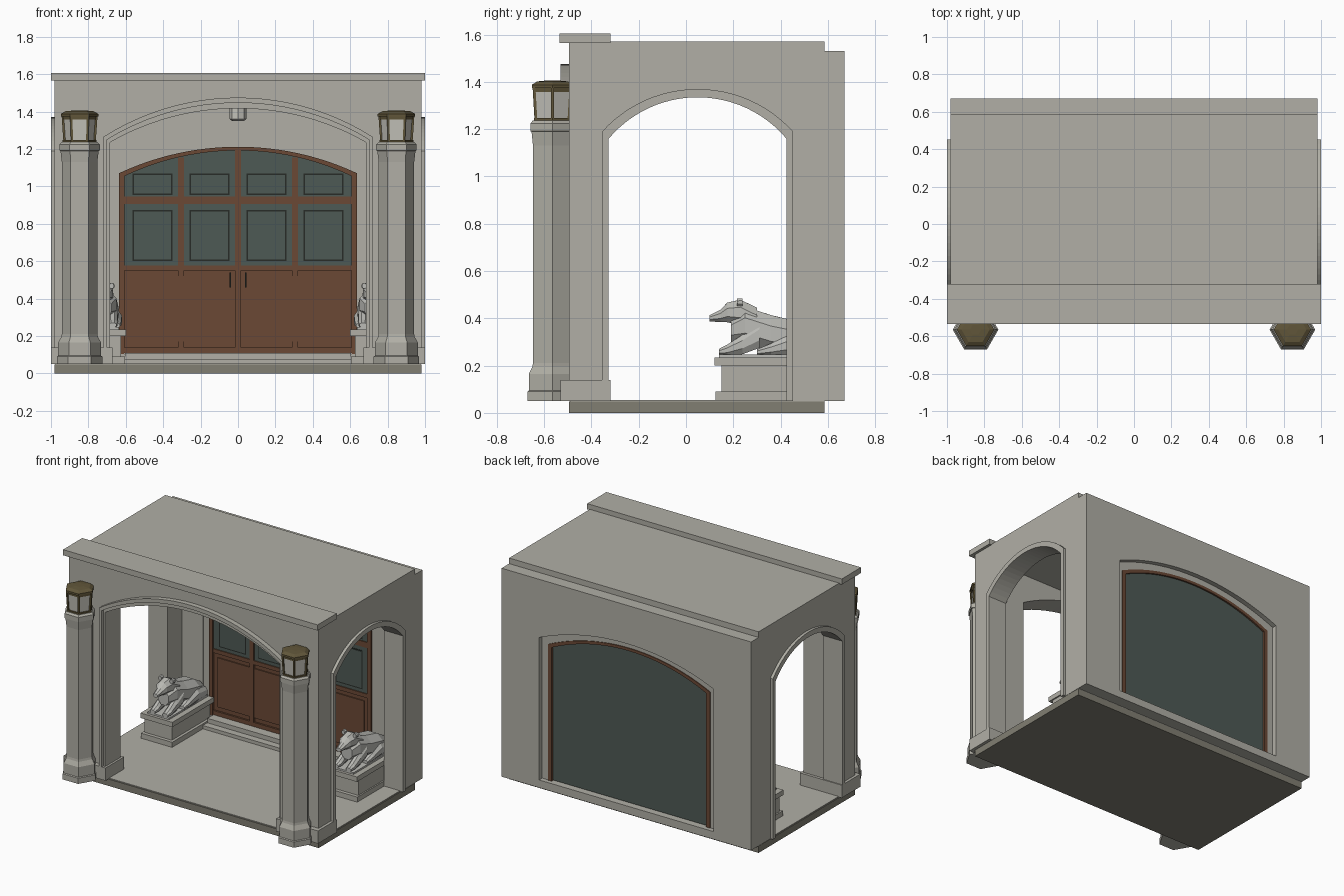
import bpy, bmesh, math
from mathutils import Vector

cube = bpy.data.objects.get("Cube")
if cube:
    bpy.data.objects.remove(cube, do_unlink=True)


def material(name, *rgb):
    m = bpy.data.materials.new(name)
    m.use_nodes = True
    m.diffuse_color = (*rgb, 1)
    m.node_tree.nodes["Principled BSDF"].inputs["Base Color"].default_value = (*rgb, 1)
    return m


STONE = material("warm grey stone", .44, .43, .38)
SLAB = material("dark base stone", .22, .21, .17)
WOOD = material("brown wood", .145, .066, .036)
GLASS = material("grey green glass", .076, .102, .09)
DARK = material("dark edging", .02, .024, .02)
BRONZE = material("bronze", .12, .094, .042)
STATUE = material("pale statue stone", .5, .5, .47)
LAMP = material("frosted lamp glass", .55, .54, .49)


def loft(name, rings, mat):
    """Skin a solid through rings of equal point count."""
    bm = bmesh.new()
    vs = [[bm.verts.new(p) for p in ring] for ring in rings]
    n = len(vs[0])
    for a, b in zip(vs, vs[1:]):
        for i in range(n):
            j = (i + 1) % n
            bm.faces.new((a[i], a[j], b[j], b[i]))
    bm.faces.new(vs[0][::-1])
    bm.faces.new(vs[-1])
    bmesh.ops.recalc_face_normals(bm, faces=bm.faces)
    me = bpy.data.meshes.new(name)
    bm.to_mesh(me)
    bm.free()
    me.materials.append(mat)
    ob = bpy.data.objects.new(name, me)
    bpy.context.collection.objects.link(ob)
    return ob


def prism(name, profile, t0, t1, mat, axis="y"):
    put = (lambda u, v, t: (u, t, v)) if axis == "y" else (lambda u, v, t: (t, u, v))
    return loft(name, [[put(u, v, t) for u, v in profile] for t in (t0, t1)], mat)


def box(name, x0, x1, y0, y1, z0, z1, mat=STONE):
    return prism(name, [(x0, z0), (x1, z0), (x1, z1), (x0, z1)], y0, y1, mat)


def arch(w, spring, apex, z0, c=0, n=24):
    """Outline of an opening with a segmental arched head, left foot to right foot."""
    h = apex - spring
    r = (w * w + h * h) / (2 * h)
    a = math.asin(w / r)
    arc = [(c + r * math.sin(t), apex - r + r * math.cos(t))
           for t in (a * (2 * i / n - 1) for i in range(n + 1))]
    return [(c - w, z0)] + arc + [(c + w, z0)]


def rect(u0, u1, z0, z1):
    return [(u0, z0), (u0, z1), (u1, z1), (u1, z0)]


def band(name, outer, inner, t0, t1, mat=STONE, axis="y"):
    return prism(name, outer + inner[::-1], t0, t1, mat, axis)


def hex_stack(name, x, y, steps, mat, sides=6):
    ang = [math.tau * i / sides for i in range(sides)]
    return loft(name, [[(x + r * math.cos(a), y + r * math.sin(a), z) for a in ang]
                       for z, r in steps], mat)


# Base and roof
box("base_slab", -.98, .98, -.495, .585, 0, .048, SLAB)
box("floor", -.975, .975, -.49, .585, .046, .054)
box("roof", -.98, .98, -.34, .585, 1.45, 1.57)
box("front_coping", -1, 1, -.535, -.32, 1.565, 1.605)

# Front wall with stepped arch moulding
front_open = arch(.685, 1.235, 1.417, .05)
band("front_wall", rect(-.98, .98, .05, 1.57), front_open, -.495, -.34)
band("front_arch_trim", arch(.72, 1.265, 1.475, .05), arch(.7, 1.25, 1.447, .05), -.53, -.49)
band("front_arch_inner_trim", arch(.7, 1.25, 1.447, .05), front_open, -.512, -.49)

# Back wall with framed arch opening
back_open = arch(.685, 1.117, 1.257, .105)
band("back_wall", rect(-.98, .98, .105, 1.53), back_open, .585, .67)
box("back_wall_sill", -.98, .98, .585, .67, .05, .105)
band("door_surround", back_open, arch(.635, 1.07, 1.21, .105), .592, .635)

# Doors: leaves, frame, glazing and rails
leaf = arch(.615, 1.058, 1.195, .11)
prism("door_leaves", leaf, .6, .622, WOOD)
prism("rear_glass", leaf, .622, .628, GLASS)
band("door_frame", arch(.637, 1.07, 1.212, .105), arch(.607, 1.055, 1.192, .105), .583, .64, WOOD)
prism("front_glass", arch(.607, 1.055, 1.192, .575), .594, .601, GLASS)
box("door_lock_rail", -.61, .61, .587, .6, .55, .578, WOOD)
box("door_glazing_rail", -.61, .61, .587, .6, .905, .945, WOOD)
box("door_bottom_rail", -.61, .61, .587, .6, .11, .14, WOOD)
for i, (x, top) in enumerate(((-.305, 1.155), (0, 1.192), (.305, 1.155))):
    box(f"door_mullion_{i + 1}", x - .017, x + .017, .587, .6, .11, top, WOOD)
for i in range(4):
    x = (i - 1.5) * .305
    for row, z0, z1 in (("lower", .6, .875), ("upper", .955, 1.068)):
        box(f"{row}_pane_edging_{i + 1}", x - .106, x + .106, .592, .595, z0, z1, DARK)
        box(f"{row}_pane_{i + 1}", x - .098, x + .098, .59, .593, z0 + .008, z1 - .008, GLASS)
for s, side in ((1, "left"), (-1, "right")):
    xs = sorted((s * .045, s * .575))
    box(side + "_door_panel", *xs, .592, .6, .17, .52, WOOD)
    box(side + "_door_handle", s * .042 - .004, s * .042 + .004, .575, .592, .46, .54, DARK)

# Door steps
box("lower_step", -.62, .62, .47, .59, .05, .078)
box("upper_step", -.605, .605, .52, .6, .075, .11)

# Ceiling lamp
hex_stack("ceiling_lamp", 0, .05, [(1.35, .032), (1.36, .045), (1.4, .045), (1.46, .045)], LAMP, 8)


def bear(side, cx):
    """Low-poly reclining bear from lofted octagonal sections (y, z, half width, half height)."""
    def limb(part, x, sections):
        loft(f"{side}_bear_{part}",
             [[(x + w * math.cos(k * math.tau / 8 + .39), y, z + h * math.sin(k * math.tau / 8 + .39))
               for k in range(8)] for y, z, w, h in sections], STATUE)
    limb("body", cx, [(.19, .35, .045, .055), (.25, .37, .075, .085), (.36, .335, .085, .085),
                      (.48, .315, .09, .075), (.57, .29, .06, .045)])
    limb("head", cx, [(.1, .4, .02, .014), (.145, .41, .028, .028), (.175, .425, .045, .045),
                      (.23, .425, .055, .058), (.3, .39, .06, .06)])
    for e, tag in ((1, "left"), (-1, "right")):
        limb(tag + "_ear", cx + e * .045, [(.215, .468, .013, .016), (.24, .468, .016, .018)])
        limb(tag + "_front_leg", cx + e * .05, [(.14, .258, .022, .014), (.175, .265, .028, .026),
                                                (.24, .29, .028, .045), (.31, .33, .032, .06)])
        limb(tag + "_hind_leg", cx + e * .068, [(.3, .256, .022, .014), (.36, .268, .03, .028),
                                                (.45, .29, .034, .05), (.55, .28, .028, .04)])


for s, side in ((1, "left"), (-1, "right")):
    def sbox(name, x0, x1, *rest):
        box(f"{side}_{name}", *sorted((s * x0, s * x1)), *rest)

    # Side wall with raised arch frame
    opening = arch(.376, 1.16, 1.335, .05, .049)
    band(side + "_wall", rect(-.34, .585, .05, 1.5), opening, s * .85, s * .98, STONE, "x")
    band(side + "_arch_frame", arch(.404, 1.19, 1.37, .05, .049), opening,
         s * .975, s * 1.0, STONE, "x")

    # Pier plinth
    sbox("pier_plinth", .67, 1, -.53, -.32, .05, .14)

    # Hexagonal column
    cx, cy = s * .847, -.565
    hex_stack(side + "_column", cx, cy,
              [(.05, .122), (.09, .122), (.095, .115), (.165, .115), (.195, .098), (.21, .095),
               (1.13, .095), (1.19, .102), (1.192, .108), (1.225, .108), (1.237, .095)], STONE)

    # Column lantern
    hex_stack(side + "_lantern_base", cx, cy, [(1.235, .09), (1.247, .09)], BRONZE)
    hex_stack(side + "_lantern_glass", cx, cy, [(1.245, .079), (1.378, .088)], LAMP)
    hex_stack(side + "_lantern_band", cx, cy, [(1.358, .09), (1.378, .092)], BRONZE)
    hex_stack(side + "_lantern_roof", cx, cy,
              [(1.374, .1), (1.388, .1), (1.402, .075), (1.406, .03)], BRONZE)
    for k in range(6):
        d = Vector((math.cos(k * math.tau / 6), math.sin(k * math.tau / 6), 0))
        ends = [Vector((cx, cy, z)) + d * r for z, r in ((1.245, .081), (1.378, .09))]
        loft(f"{side}_lantern_post_{k + 1}",
             [[p + Vector((a, b, 0)) * .006 for a, b in ((-1, -1), (1, -1), (1, 1), (-1, 1))]
              for p in ends], BRONZE)

    # Statue pedestal
    sbox("pedestal_foot", .605, .85, .125, .58, .05, .09)
    sbox("pedestal_block", .625, .84, .15, .58, .09, .2)
    sbox("pedestal_top", .6, .85, .12, .585, .2, .235)
    sbox("statue_plate", .64, .81, .14, .575, .235, .247, STATUE)
    bear(side, s * .72)
